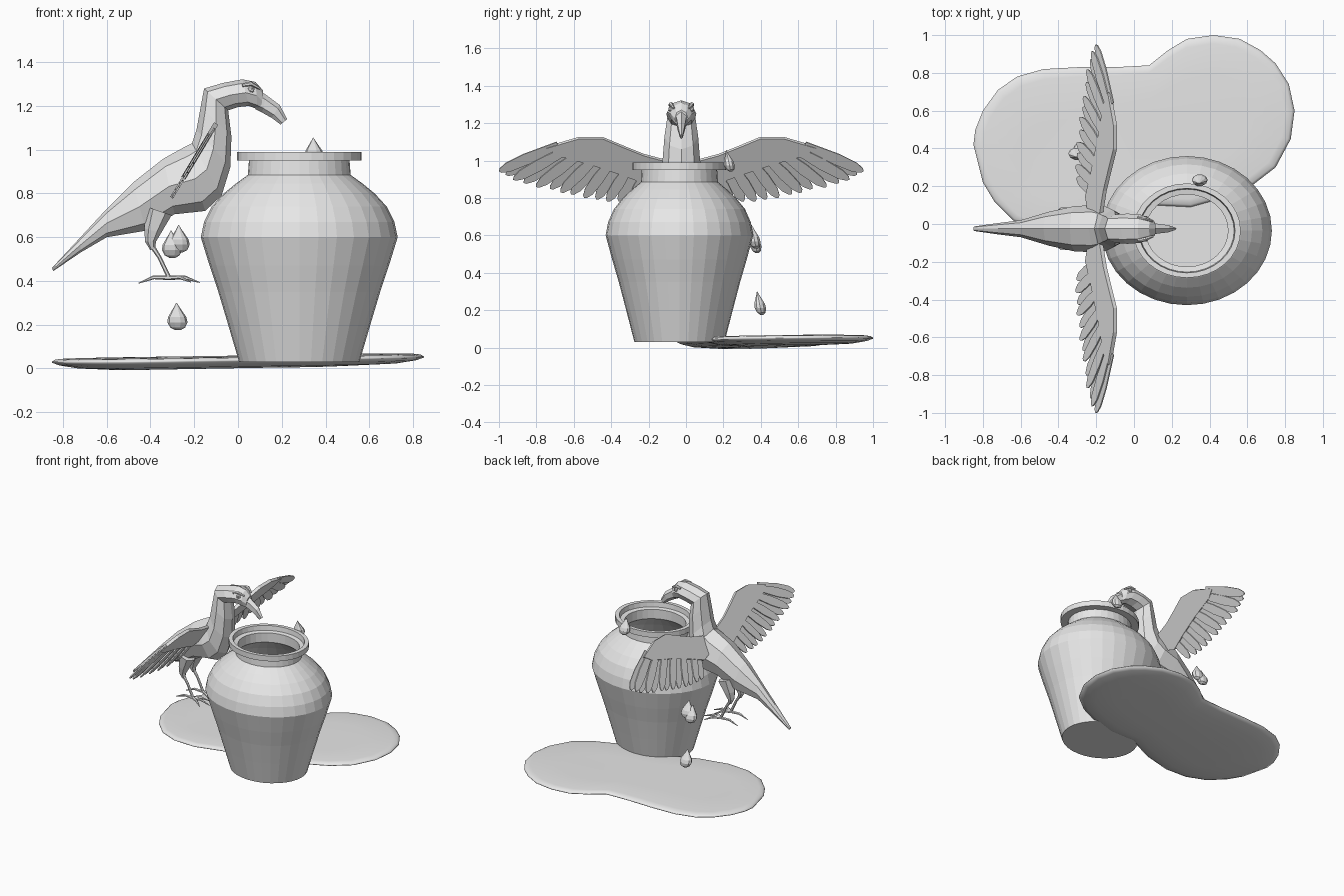
import bpy, bmesh, math
from mathutils import Vector

cube = bpy.data.objects.get("Cube")
if cube:
    bpy.data.objects.remove(cube, do_unlink=True)

grey = bpy.data.materials.new("plain_grey")
grey.use_nodes = True
grey.diffuse_color = (0.8, 0.8, 0.8, 1)
grey.node_tree.nodes["Principled BSDF"].inputs["Base Color"].default_value = (0.8, 0.8, 0.8, 1)
MID = -0.025  # the bird's centre line in y


def finish(name, bm, smooth=False):
    bmesh.ops.recalc_face_normals(bm, faces=bm.faces[:])
    mesh = bpy.data.meshes.new(name)
    bm.to_mesh(mesh)
    bm.free()
    mesh.materials.append(grey)
    obj = bpy.data.objects.new(name, mesh)
    bpy.context.collection.objects.link(obj)
    if smooth:
        mesh.shade_smooth()
    return obj


def loft(bm, rings):
    """Skin a list of point rings and cap both ends."""
    rows = [[bm.verts.new(p) for p in ring] for ring in rings]
    n = len(rows[0])
    for a, b in zip(rows, rows[1:]):
        for i in range(n):
            bm.faces.new((a[i], a[(i + 1) % n], b[(i + 1) % n], b[i]))
    bm.faces.new(rows[0])
    bm.faces.new(rows[-1])


def circle(cx, cy, z, r, squash, n):
    return [(cx + r * math.cos(i * math.tau / n), cy + r * squash * math.sin(i * math.tau / n), z)
            for i in range(n)]


def tube(bm, points, radii, n=6):
    """Tapered limb through a few points."""
    pts = [Vector(p) for p in points]
    rings = []
    for i, p in enumerate(pts):
        d = (pts[min(i + 1, len(pts) - 1)] - pts[max(i - 1, 0)]).normalized()
        u = d.cross(Vector((0, 1, 0.01))).normalized()
        v = d.cross(u)
        rings.append([p + radii[i] * (u * math.cos(k * math.tau / n) + v * math.sin(k * math.tau / n))
                      for k in range(n)])
    loft(bm, rings)


def along(path, t):
    """Point at fraction t of a polyline."""
    s = t * (len(path) - 1)
    i = min(int(s), len(path) - 2)
    return Vector(path[i]).lerp(Vector(path[i + 1]), s - i)


# Pot: outside, stepped rim, then hollow inside
pot = [(.275, .03), (.325, .2), (.37, .35), (.41, .47), (.45, .6), (.435, .67), (.40, .74),
       (.345, .8), (.29, .845), (.235, .885), (.23, .95), (.285, .95), (.285, .99), (.255, .99),
       (.25, .955), (.218, .95), (.218, .88), (.33, .79), (.42, .67), (.43, .6), (.39, .47), (.26, .04)]
bm = bmesh.new()
loft(bm, [circle(.28, -.035, z, r, .877, 32) for r, z in pot])
finish("pot", bm)

# Puddle: two-lobed lens with a gently tilted edge
outline = [(-.85, .42), (-.80, .22), (-.74, .12), (-.64, .02), (-.5, -.04), (-.33, -.05), (-.12, 0),
           (.1, .1), (.3, .09), (.48, .14), (.62, .2), (.75, .3), (.83, .45), (.85, .6), (.82, .74),
           (.75, .85), (.67, .92), (.56, .98), (.42, 1), (.28, .98), (.18, .92), (.08, .84),
           (-.1, .83), (-.3, .83), (-.48, .82), (-.62, .78), (-.72, .71), (-.8, .6), (-.84, .5)]


def puddle_ring(scale, dz):
    ring = []
    for x, y in outline:
        cx, cy = max(-.42, min(.4, x)) * .9, .42 + .13 * max(-1, min(1, x / .4))
        edge = .04 + .013 * x + .008 * (y - .5)
        ring.append((cx + (x - cx) * scale, cy + (y - cy) * scale, edge + dz))
    return ring


bm = bmesh.new()
loft(bm, [puddle_ring(s, d) for s, d in
          [(.4, -.035), (.75, -.028), (.93, -.014), (1, -.002), (1, .003), (.97, .012), (.9, .016), (.5, .016)]])
finish("puddle", bm, True)

# Water drops, flattened and leaning
drop = [(.012, 0), (.034, .012), (.046, .036), (.042, .06), (.026, .085), (.012, .107), (.002, .125)]
for name, x, y, z, s in [("drop_rim", .35, .24, .94, .92), ("drop_back", -.30, .38, .505, 1),
                         ("drop_middle", -.265, .375, .53, 1), ("drop_low", -.275, .405, .175, 1)]:
    bm = bmesh.new()
    loft(bm, [circle(x - h * .05, y - h * .2, z + h * s, r * s, .7, 10) for r, h in drop])
    finish(name, bm)


# Bird: cross-sections given by upper point, lower point and half width
def section(tx, tz, bx, bz, w, n=8):
    top, low = Vector((tx, MID, tz)), Vector((bx, MID, bz))
    c, h = (top + low) / 2, (top - low) / 2
    return [c + h * math.cos(i * math.tau / n) + Vector((0, w * math.sin(i * math.tau / n), 0))
            for i in range(n)]


body = [(-.85, .46, -.845, .445, .012), (-.72, .60, -.72, .53, .03), (-.60, .73, -.60, .60, .045),
        (-.48, .85, -.42, .63, .09), (-.34, .96, -.29, .705, .12), (-.24, 1.015, -.15, .72, .125),
        (-.21, 1.03, -.075, .79, .115), (-.19, 1.09, -.035, .92, .10), (-.17, 1.2, -.03, 1.06, .09),
        (-.155, 1.28, -.045, 1.18, .075), (-.07, 1.305, 0, 1.195, .08), (.02, 1.322, .05, 1.2, .075),
        (.08, 1.31, .09, 1.185, .055), (.115, 1.27, .105, 1.18, .035)]
bm = bmesh.new()
loft(bm, [section(*s) for s in body])
finish("bird_body", bm)

beak = [(.09, 1.275, .08, 1.185, .04), (.13, 1.25, .11, 1.17, .03), (.19, 1.205, .155, 1.145, .022),
        (.225, 1.14, .195, 1.115, .008)]
bm = bmesh.new()
loft(bm, [section(*s, n=6) for s in beak])
finish("beak", bm)


# Wings lie in one slanted plane; u runs outward from the body
def on_wing(u, z, side, lift):
    n = Vector((1, 0, -.6)).normalized()
    return Vector((-.1 - .6 * (1.12 - z), MID + side * u, z)) + n * lift


def plate(bm, shape, side, lift, thick):
    loft(bm, [[on_wing(u, z, side, lift + d) for u, z in shape] for d in (-thick / 2, thick / 2)])


covert = [(.05, .99), (.2, 1.03), (.3, 1.07), (.42, 1.12), (.55, 1.12), (.72, 1.07), (.66, 1.03),
          (.48, .98), (.3, .92), (.17, .87), (.06, .9)]
tips = [(.975, .945), (.915, .907), (.82, .87), (.69, .845), (.6, .82), (.48, .795), (.38, .782), (.27, .78)]
bases = [(.66, 1.085), (.5, 1.07), (.35, 1.03), (.17, .96)]
for side, label in ((1, "left"), (-1, "right")):
    bm = bmesh.new()
    plate(bm, covert, side, 0, .022)
    finish(label + "_wing", bm)

    bm = bmesh.new()
    count = 13
    for i in range(count):
        a, b = along(bases, i / (count - 1)), along(tips, i / (count - 1))
        d = b - a
        w = Vector((-d.y, d.x)).normalized() * .03
        half = [(0, .6), (.55, 1), (.85, .85), (.97, .4)]
        shape = [a + d * t + w * k for t, k in half] + [b] + [a + d * t - w * k for t, k in half[::-1]]
        plate(bm, shape, side, .004 * (-1) ** i, .007)
    finish(label + "_feathers", bm)

    # Eye and brow
    bm = bmesh.new()
    bmesh.ops.create_icosphere(bm, subdivisions=1, radius=.018)
    bmesh.ops.translate(bm, verts=bm.verts, vec=(.06, MID + side * .053, 1.275))
    tube(bm, [(.02, MID + side * .062, 1.295), (.06, MID + side * .056, 1.302),
              (.1, MID + side * .04, 1.28)], [.008, .011, .006])
    finish(label + "_eye", bm)

    # Thigh, shank and toes
    y = MID + side * .06
    bm = bmesh.new()
    tube(bm, [(-.36, y, .72), (-.39, y, .63), (-.4, y, .58), (-.39, y, .545)], [.06, .04, .025, .012])
    tube(bm, [(-.4, y, .57), (-.36, y, .51), (-.315, y, .415)], [.012, .009, .01])
    for dx, dy, dz in [(-.14, 0, -.025), (.14, 0, -.022), (.1, .06, -.02), (.1, -.06, -.02)]:
        tube(bm, [(-.315, y, .415), (-.315 + dx * .5, y + dy * .5, .417),
                  (-.315 + dx, y + dy, .415 + dz)], [.011, .009, .002])
    finish(label + "_leg", bm)
